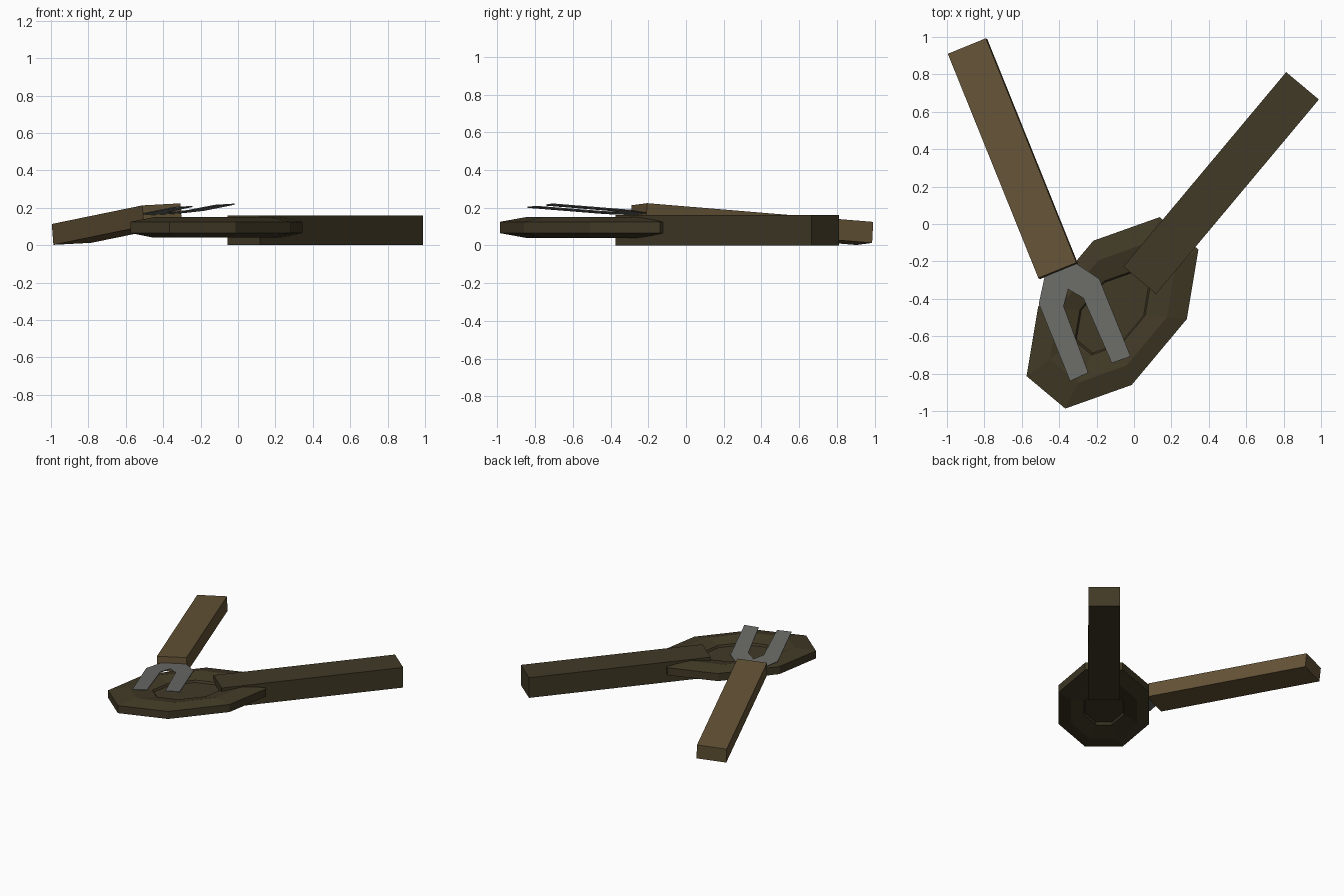
import bpy, bmesh, math
from mathutils import Vector, Matrix

if "Cube" in bpy.data.objects:
    bpy.data.objects.remove(bpy.data.objects["Cube"])


def material(name, rgb):
    m = bpy.data.materials.new(name)
    m.diffuse_color = (*rgb, 1)
    m.use_nodes = True
    m.node_tree.nodes["Principled BSDF"].inputs["Base Color"].default_value = m.diffuse_color
    return m


dark_wood = material("dark olive wood", (0.052, 0.041, 0.019))
brown_wood = material("brown wood", (0.128, 0.086, 0.037))
grey_metal = material("grey metal", (0.145, 0.147, 0.135))


def finish(name, bm, matrix, mat):
    bmesh.ops.recalc_face_normals(bm, faces=bm.faces)
    me = bpy.data.meshes.new(name)
    bm.to_mesh(me)
    bm.free()
    me.materials.append(mat)
    ob = bpy.data.objects.new(name, me)
    ob.matrix_world = matrix
    bpy.context.collection.objects.link(ob)


def frame(x, y, origin):
    """Local axes x, y and their normal, placed at origin."""
    x = Vector(x).normalized()
    z = x.cross(Vector(y)).normalized()
    y = z.cross(x)
    m = Matrix((x, y, z)).transposed().to_4x4()
    m.translation = origin
    return m


def box(name, size, matrix, mat):
    bm = bmesh.new()
    bmesh.ops.create_cube(bm, size=1)
    bmesh.ops.scale(bm, vec=size, verts=bm.verts)
    finish(name, bm, matrix, mat)


# Paddle: local x runs along its handle, origin at the head centre
U = (0.642, 0.767, 0)
V = (-0.767, 0.642, 0)
paddle = frame(U, V, (-0.115, -0.475, 0.095))

# Paddle head: stretched octagonal ring with a sunken middle on both sides
bm = bmesh.new()
profile = [(0.42, 0.012), (0.44, 0.028), (0.73, 0.055), (1.0, 0.03),
           (1.0, -0.03), (0.73, -0.055), (0.44, -0.028), (0.42, -0.012)]
rings = []
for r, z in profile:
    angles = [math.radians(22.5 + 45 * i) for i in range(8)]
    rings.append([bm.verts.new((0.6 * r * math.cos(a), 0.353 * r * math.sin(a), z))
                  for a in angles])
for lo, hi in zip(rings, rings[1:]):
    for i in range(8):
        j = (i + 1) % 8
        bm.faces.new((lo[i], lo[j], hi[j], hi[i]))
bm.faces.new(rings[0])
bm.faces.new(rings[-1])
finish("paddle_head", bm, paddle, dark_wood)

# Paddle handle: straight square-cut bar
box("paddle_handle", (1.356, 0.228, 0.16),
    paddle @ Matrix.Translation((0.905, 0, -0.015)), dark_wood)

# Fork handle: bar leaning up toward the prongs
E = (0.926, 0.378, 0.05)
box("fork_handle", (0.22, 1.297, 0.112),
    frame(E, (-0.378, 0.926, -0.077), (-0.6475, 0.349, 0.113)), brown_wood)

# Fork prongs: thin flat two-tined plate, mirrored outline
half = [(0.092, 0), (0.175, -0.122), (0.175, -0.57), (0.068, -0.565), (0.057, -0.185)]
outline = half + [(0, -0.11)] + [(-x, y) for x, y in reversed(half)]
bm = bmesh.new()
face = bm.faces.new([bm.verts.new((x + 0.008, y, -0.003)) for x, y in outline])
top = bmesh.ops.extrude_face_region(bm, geom=[face])["geom"]
bmesh.ops.translate(bm, vec=(0, 0, 0.006),
                    verts=[g for g in top if isinstance(g, bmesh.types.BMVert)])
finish("fork_prongs", bm,
       frame(E, (-0.378, 0.926, -0.075), (-0.40, -0.25, 0.168)), grey_metal)
